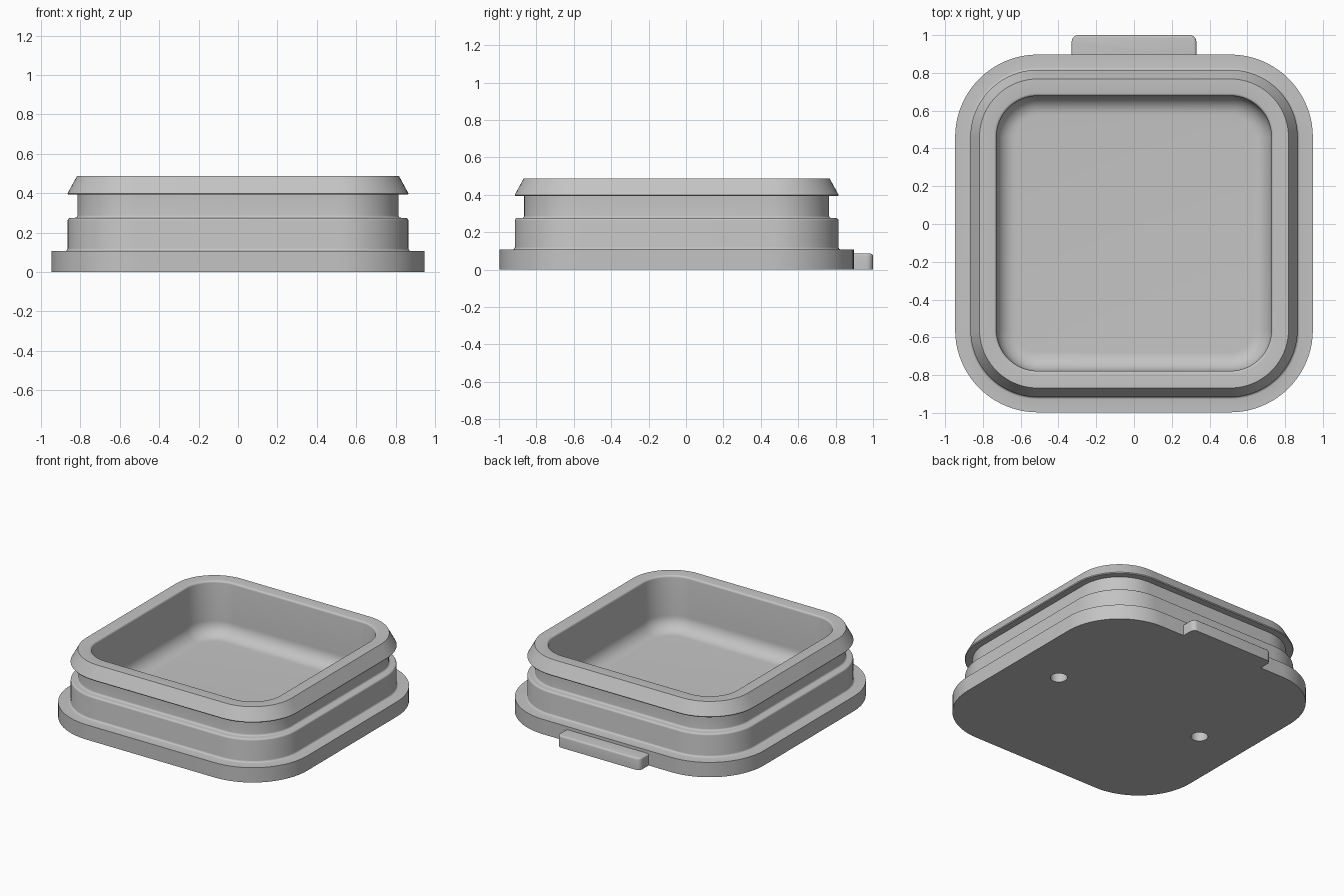
import bpy, bmesh, math

cube = bpy.data.objects.get("Cube")
if cube:
    bpy.data.objects.remove(cube, do_unlink=True)

grey = bpy.data.materials.new("plain grey")
grey.use_nodes = True
colour = (0.55, 0.55, 0.55, 1)
grey.diffuse_color = colour
grey.node_tree.nodes["Principled BSDF"].inputs["Base Color"].default_value = colour

CENTRE_Y = -0.05   # middle of the body; the tab fills the rest
CORE = 0.51        # every corner arc shares this centre
STEPS = 20


def finish(bm, name):
    bmesh.ops.recalc_face_normals(bm, faces=bm.faces)
    mesh = bpy.data.meshes.new(name)
    bm.to_mesh(mesh)
    bm.free()
    obj = bpy.data.objects.new(name, mesh)
    bpy.context.collection.objects.link(obj)
    mesh.materials.append(grey)
    return obj


def smooth(obj):
    bpy.ops.object.select_all(action="DESELECT")
    obj.select_set(True)
    bpy.context.view_layer.objects.active = obj
    bpy.ops.object.shade_smooth_by_angle(angle=math.radians(32))


def arc(cx, cz, r, start, end, n=4):
    """Profile points along an arc, angles in degrees."""
    angles = [math.radians(start + (end - start) * i / n) for i in range(n + 1)]
    return [(cx + r * math.cos(a), cz + r * math.sin(a)) for a in angles]


def ring(bm, half, z):
    """Rounded square with the given half width."""
    verts = []
    for q, (sx, sy) in enumerate([(1, 1), (-1, 1), (-1, -1), (1, -1)]):
        for i in range(STEPS + 1):
            a = math.pi / 2 * (q + i / STEPS)
            verts.append(bm.verts.new((sx * CORE + (half - CORE) * math.cos(a),
                                       sy * CORE + (half - CORE) * math.sin(a) + CENTRE_Y, z)))
    return verts


# Tray wall section, from the underside up the outside and down into the cavity
f = 0.013
profile = [(0.947, 0), (0.947, 0.107)]
profile += arc(0.865 + f, 0.107 + f, f, 270, 180)       # base to wall fillet
profile += arc(0.865 - f, 0.275 - f, f, 0, 90)          # rounded wall top
profile += arc(0.815 + f, 0.275 + f, f, 270, 180)       # groove floor fillet
profile += [(0.815, 0.393), (0.862, 0.393), (0.866, 0.399), (0.818, 0.487)]
profile += arc(0.742, 0.473, 0.014, 90, 180)            # inner rim
profile += arc(0.628, 0.2, 0.1, 0, -90, 10)             # cavity floor fillet

bm = bmesh.new()
rings = [ring(bm, h, z) for h, z in profile]
for lower, upper in zip(rings, rings[1:]):
    for i in range(len(lower)):
        j = (i + 1) % len(lower)
        bm.faces.new((lower[i], lower[j], upper[j], upper[i]))
bm.faces.new(rings[0])
bm.faces.new(rings[-1])
tray = finish(bm, "tray_body")

# Two blind holes in the underside
bm = bmesh.new()
for side in (-1, 1):
    made = bmesh.ops.create_cone(bm, cap_ends=True, segments=32, radius1=0.056,
                                 radius2=0.056, depth=0.16)
    bmesh.ops.translate(bm, verts=made["verts"], vec=(side * 0.6, CENTRE_Y, 0))
cutter = finish(bm, "hole_cutter")
cutter.hide_render = True
cutter.hide_viewport = True
cut = tray.modifiers.new("holes", "BOOLEAN")
cut.operation = "DIFFERENCE"
cut.solver = "EXACT"
cut.object = cutter
bpy.context.view_layer.update()
cut_mesh = bpy.data.meshes.new_from_object(
    tray.evaluated_get(bpy.context.evaluated_depsgraph_get()))
tray.modifiers.clear()
tray.data = cut_mesh
bpy.data.objects.remove(cutter, do_unlink=True)
smooth(tray)

# Pull tab at the back, with rounded outer corners and top edge
bm = bmesh.new()
bmesh.ops.create_cube(bm, size=1)
for v in bm.verts:
    v.co = (v.co.x * 0.66, 0.94 + v.co.y * 0.12, 0.0425 + v.co.z * 0.085)
corners = [e for e in bm.edges if all(v.co.y > 0.95 for v in e.verts)
           and abs(e.verts[0].co.z - e.verts[1].co.z) > 0.05]
bmesh.ops.bevel(bm, geom=corners, offset=0.035, segments=6, profile=0.5, affect="EDGES")
rim = [e for e in bm.edges if all(v.co.z > 0.08 for v in e.verts)
       and max(v.co.y for v in e.verts) > 0.9]
bmesh.ops.bevel(bm, geom=rim, offset=0.012, segments=3, profile=0.5, affect="EDGES")
tab = finish(bm, "pull_tab")
smooth(tab)
